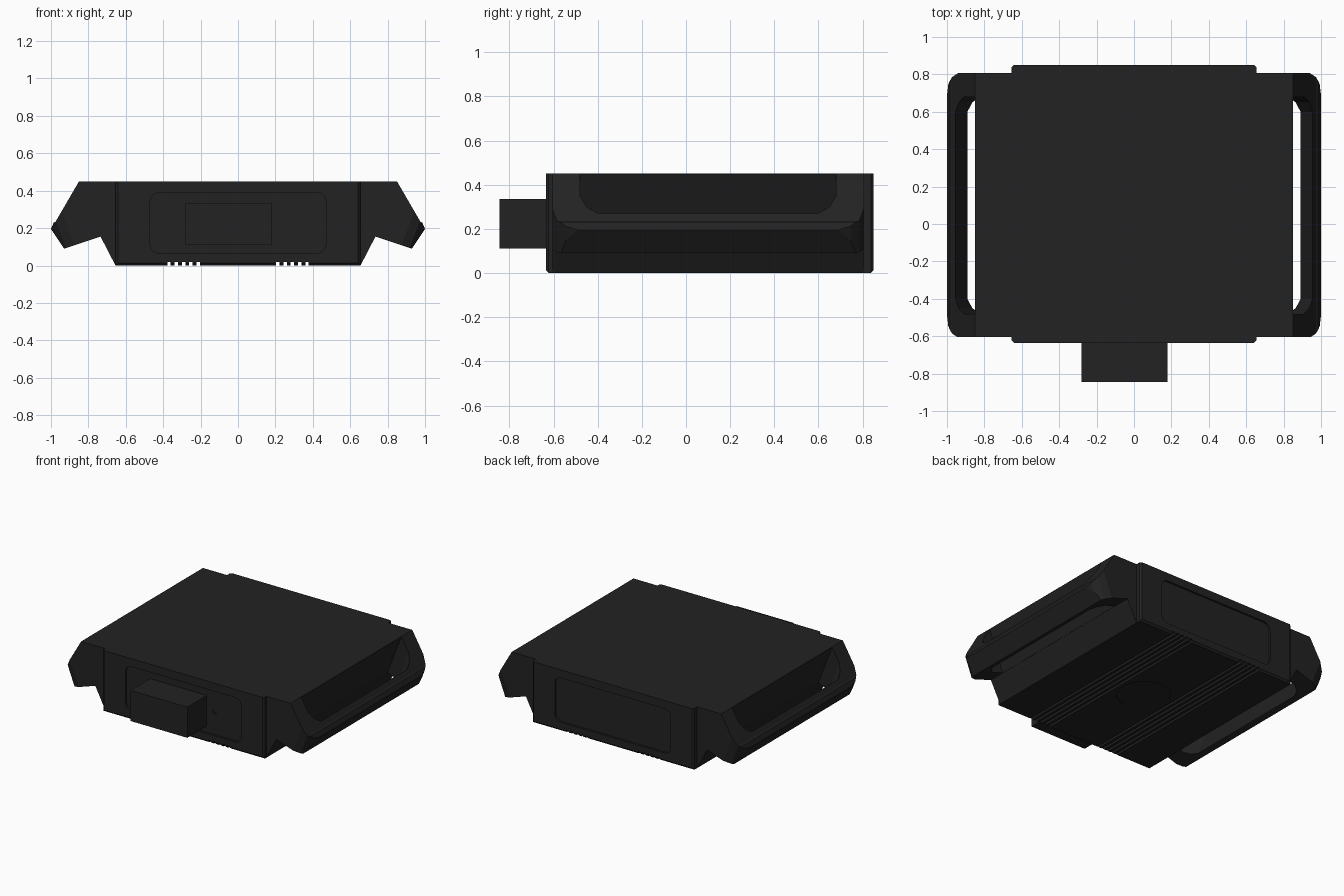
import bpy, bmesh, math
from mathutils import Vector

cube = bpy.data.objects.get("Cube")
if cube:
    bpy.data.objects.remove(cube, do_unlink=True)

black = bpy.data.materials.new("matte_black")
black.use_nodes = True
black.diffuse_color = (0.016, 0.016, 0.016, 1)
black.node_tree.nodes["Principled BSDF"].inputs["Base Color"].default_value = (0.016, 0.016, 0.016, 1)

SLANT = 0.385      # sideways lean of the strap loops per unit of height
TOP = 0.45
FRONT, BACK = -0.635, 0.85
MID = 0.1          # lengthwise middle of the case


def loft(name, start, end):
    """Closed solid between two matching outlines."""
    bm = bmesh.new()
    a = [bm.verts.new(p) for p in start]
    b = [bm.verts.new(p) for p in end]
    bm.faces.new(a)
    bm.faces.new(b)
    n = len(a)
    for i in range(n):
        j = (i + 1) % n
        bm.faces.new((a[i], a[j], b[j], b[i]))
    bmesh.ops.recalc_face_normals(bm, faces=bm.faces)
    mesh = bpy.data.meshes.new(name)
    bm.to_mesh(mesh)
    bm.free()
    mesh.materials.append(black)
    ob = bpy.data.objects.new(name, mesh)
    bpy.context.collection.objects.link(ob)
    return ob


def along_y(name, pts, y0, y1):
    return loft(name, [(x, y0, z) for x, z in pts], [(x, y1, z) for x, z in pts])


def box(name, x0, x1, y0, y1, z0, z1):
    return along_y(name, [(x0, z0), (x1, z0), (x1, z1), (x0, z1)], y0, y1)


def circle(cx, cy, r, n):
    return [(cx + r * math.cos(math.tau * i / n), cy + r * math.sin(math.tau * i / n)) for i in range(n)]


def rounded(x0, x1, z0, z1, r, n=6):
    pts = []
    for k, (x, z) in enumerate([(x1 - r, z1 - r), (x0 + r, z1 - r), (x0 + r, z0 + r), (x1 - r, z0 + r)]):
        for i in range(n + 1):
            t = math.pi / 2 * (k + i / n)
            pts.append((x + r * math.cos(t), z + r * math.sin(t)))
    return pts


def slanted(name, corner, inner):
    """Leaning prism whose outer corners follow the given plan points."""
    plan = [(inner, corner[0][1])] + corner
    plan += [(x, 2 * MID - y) for x, y in reversed(plan)]
    rings = [[(x + SLANT * (z - TOP), y, z) for x, y in plan] for z in (-0.1, 0.6)]
    return loft(name, *rings)


def apply_modifiers(ob):
    deps = bpy.context.evaluated_depsgraph_get()
    mesh = bpy.data.meshes.new_from_object(ob.evaluated_get(deps))
    ob.modifiers.clear()
    ob.data = mesh


def boolean(ob, cutter, operation="DIFFERENCE"):
    mod = ob.modifiers.new("cut", "BOOLEAN")
    mod.object, mod.operation, mod.solver = cutter, operation, "EXACT"
    apply_modifiers(ob)
    bpy.data.objects.remove(cutter, do_unlink=True)


# Main case, with chamfered ends
case = box("main_case", -0.655, 0.655, FRONT, BACK, 0, TOP)
bm = bmesh.new()
bm.from_mesh(case.data)
edges = []
for e in bm.edges:
    d = e.verts[0].co - e.verts[1].co
    low = max(v.co.z for v in e.verts) < 0.01
    if abs(d.z) > 0.1 or (low and abs(d.x) > 0.1):
        edges.append(e)
bmesh.ops.bevel(bm, geom=edges, offset=0.013, segments=1, affect="EDGES")
bm.to_mesh(case.data)
bm.free()

# Recessed panels on both ends
panel = rounded(-0.47, 0.47, 0.065, 0.39, 0.05)
boolean(case, along_y("panel_cutter", panel, FRONT - 0.1, FRONT + 0.015))
boolean(case, along_y("panel_cutter", panel, BACK - 0.015, BACK + 0.1))
boolean(case, along_y("button_cutter", circle(0.25, 0.235, 0.021, 16), FRONT - 0.1, FRONT + 0.022))

# Grooves running the length of the underside
for side in (-1, 1):
    for i in range(5):
        x = side * (0.213 + 0.039 * i)
        boolean(case, box("groove_cutter", x - 0.009, x + 0.009, -1, 1, -0.1, 0.02))

# Round recess in the underside
ring = circle(0, MID, 0.18, 40)
boolean(case, loft("disc_cutter", [(x, y, -0.1) for x, y in ring], [(x, y, 0.008) for x, y in ring]))

# Side wings with slanted strap loops
wing = along_y("strap_wings", [(0.65, 0), (0.655, 0), (0.735, 0.155), (0.93, 0.09), (1.0, 0.195),
                               (0.985, 0.23), (0.975, 0.235), (0.85, TOP), (0.65, TOP)], -0.605, 0.81)
outline = [(1.0, -0.607), (1.055, -0.585), (1.085, -0.545), (1.1, -0.48)]
boolean(wing, slanted("outline_cutter", outline, 0.3), "INTERSECT")
slot = [(0.947, -0.48), (0.995, -0.45), (1.024, -0.4)]
boolean(wing, slanted("slot_cutter", slot, 0.851))
mirror = wing.modifiers.new("mirror", "MIRROR")
mirror.use_axis[0] = True
apply_modifiers(wing)

# Plug on the front
box("front_plug", -0.28, 0.18, -0.845, FRONT + 0.02, 0.11, 0.335)
